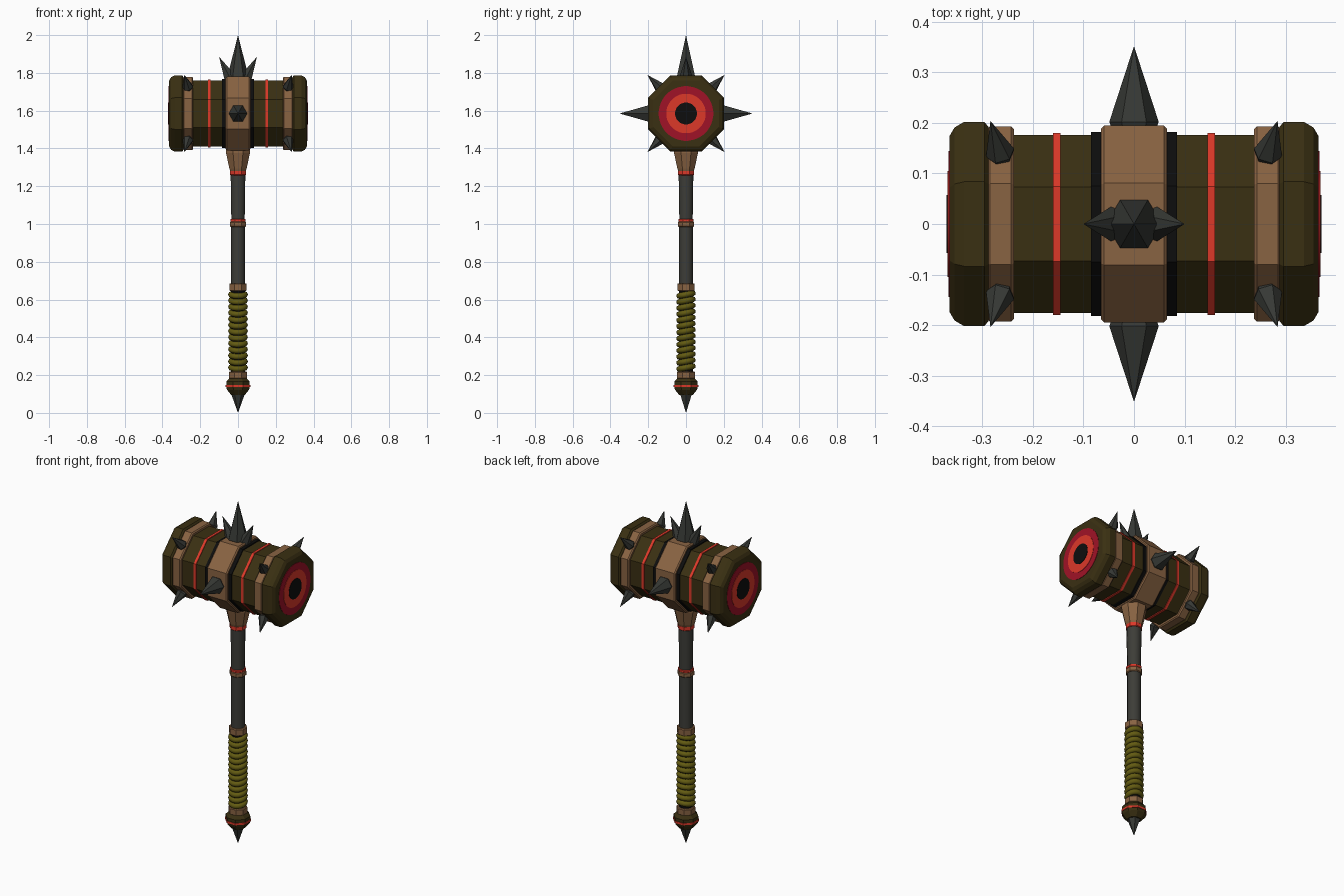
import bpy, bmesh, math
from mathutils import Vector, Matrix

cube = bpy.data.objects.get("Cube")
if cube:
    bpy.data.objects.remove(cube, do_unlink=True)


def material(name, r, g, b):
    m = bpy.data.materials.new(name)
    m.use_nodes = True
    m.diffuse_color = (r, g, b, 1)
    m.node_tree.nodes["Principled BSDF"].inputs["Base Color"].default_value = (r, g, b, 1)
    return m


DARK = material("dark_olive", 0.042, 0.029, 0.006)
BROWN = material("leather_brown", 0.25, 0.125, 0.055)
RED = material("bright_red", 0.72, 0.04, 0.022)
CRIMSON = material("crimson", 0.35, 0.006, 0.02)
BLACK = material("black", 0.004, 0.004, 0.004)
STEEL = material("spike_steel", 0.037, 0.04, 0.035)
SHAFT = material("shaft_grey", 0.046, 0.046, 0.039)
ROPE = material("grip_olive", 0.125, 0.105, 0.006)

HEAD_Z = 1.585
UP = Vector((0, 0, 1))


def lathe(name, profile, mat, sides=8, origin=(0, 0, 0), axis=UP, flat=True, turn=0.5):
    """Stack rings of (distance, radius) along an axis; flat means radius is to the flats."""
    axis = Vector(axis)
    place = Matrix.Translation(origin) @ axis.to_track_quat("Z", "Y").to_matrix().to_4x4()
    k = 1 / math.cos(math.pi / sides) if flat else 1
    bm = bmesh.new()
    rings = []
    for d, r in profile:
        if r == 0:
            rings.append([bm.verts.new((0, 0, d))] * sides)
            continue
        angles = [2 * math.pi * (i + turn) / sides for i in range(sides)]
        rings.append([bm.verts.new((r * k * math.cos(a), r * k * math.sin(a), d)) for a in angles])
    for lo, hi in zip(rings, rings[1:]):
        for i in range(sides):
            j = (i + 1) % sides
            corners = list(dict.fromkeys((lo[i], lo[j], hi[j], hi[i])))
            f = bm.faces.new(corners)
            f.smooth = sides >= 12
    for ring in (rings[0], rings[-1]):
        if ring[0] != ring[1]:
            bm.faces.new(ring)
    bmesh.ops.recalc_face_normals(bm, faces=bm.faces)
    bm.transform(place)
    mesh = bpy.data.meshes.new(name)
    bm.to_mesh(mesh)
    bm.free()
    mesh.materials.append(mat)
    obj = bpy.data.objects.new(name, mesh)
    bpy.context.collection.objects.link(obj)
    return obj


def band(name, lo, hi, r, mat, bevel=0.0, sides=8, origin=(0, 0, 0), axis=UP):
    """Prism with chamfered rims."""
    profile = [(lo, r), (hi, r)]
    if bevel:
        profile = [(lo, r - bevel), (lo + bevel, r), (hi - bevel, r), (hi, r - bevel)]
    return lathe(name, profile, mat, sides, origin, axis)


def spike(name, base, tip, r):
    """Six-sided thorn with a slightly pinched foot."""
    base, tip = Vector(base), Vector(tip)
    length = (tip - base).length
    lathe(name, [(0, r * 0.85), (length * 0.1, r), (length, 0)], STEEL, 6,
          base, (tip - base).normalized(), flat=False, turn=0)


# Hammer head: barrel and centre straps
centre = (0, 0, HEAD_Z)
X = (1, 0, 0)
band("head_barrel", -0.30, 0.30, 0.176, DARK, 0, 8, centre, X)
band("centre_under_strap", -0.085, 0.085, 0.182, BLACK, 0, 8, centre, X)
band("centre_strap", -0.065, 0.065, 0.195, BROWN, 0.006, 8, centre, X)

# Both ends of the head
for side, s in (("left", 1), ("right", -1)):
    ax = (s, 0, 0)
    band(side + "_red_stripe", 0.145, 0.16, 0.18, RED, 0, 8, centre, ax)
    band(side + "_end_strap", 0.237, 0.291, 0.193, BROWN, 0.006, 8, centre, ax)
    lathe(side + "_striking_cap", [(0.288, 0.192), (0.296, 0.202), (0.336, 0.202), (0.355, 0.191),
                                   (0.365, 0.174)], DARK, 8, centre, ax)
    for ring, r, top, mat in (("outer", 0.145, 0.367, CRIMSON), ("middle", 0.105, 0.369, RED),
                              ("inner", 0.058, 0.371, BLACK)):
        lathe(f"{side}_target_{ring}", [(0.362, r), (top, r)], mat, 32, centre, ax, False)
    for y in (-1, 1):
        for z in (-1, 1):
            spike(f"{side}_corner_spike", (s * 0.263, y * 0.134, HEAD_Z + z * 0.134),
                  (s * 0.284, y * 0.204, HEAD_Z + z * 0.204), 0.029)
    spike(side + "_crown_spike", (s * 0.038, 0, 1.765), (s * 0.1, 0, 1.885), 0.035)

# Large centre spikes
spike("crown_spike", (0, 0, 1.76), (0, 0, 2.0), 0.055)
spike("front_spike", (0, -0.185, HEAD_Z), (0, -0.352, HEAD_Z), 0.049)
spike("back_spike", (0, 0.185, HEAD_Z), (0, 0.352, HEAD_Z), 0.049)

# Neck and shaft
lathe("neck", [(1.28, 0.041), (1.295, 0.046), (1.375, 0.063), (1.42, 0.063)], BROWN)
band("neck_ring", 1.258, 1.284, 0.042, RED, 0.003)
lathe("upper_shaft", [(1.0, 0.035), (1.27, 0.039)], SHAFT, 12)
band("middle_red_ring", 1.012, 1.027, 0.04, RED, 0.002)
band("middle_collar", 0.985, 1.013, 0.042, BROWN, 0.004)
lathe("lower_shaft", [(0.66, 0.036), (1.0, 0.036)], SHAFT, 12)

# Wrapped grip between two collars
band("upper_grip_collar", 0.645, 0.686, 0.046, BROWN, 0.004)
lathe("grip_core", [(0.2, 0.036), (0.66, 0.036)], BLACK, 12)
coils = 13
for i in range(coils):
    bpy.ops.mesh.primitive_torus_add(
        major_segments=20, minor_segments=8, major_radius=0.037, minor_radius=0.0155,
        location=(0, 0, 0.24 + i * 0.0322), rotation=(0.2, 0, 0))
    coil = bpy.context.object
    coil.name = "grip_coil"
    coil.data.materials.append(ROPE)
    bpy.ops.object.shade_smooth()
band("lower_grip_collar", 0.18, 0.219, 0.047, BROWN, 0.004)

# Pommel
lathe("pommel", [(0.095, 0.036), (0.122, 0.058), (0.135, 0.062), (0.165, 0.062), (0.185, 0.045)], DARK)
band("pommel_stripe", 0.136, 0.147, 0.065, RED)
lathe("pommel_spike", [(0.0, 0.0), (0.1, 0.036)], STEEL, 6, flat=False, turn=0)
